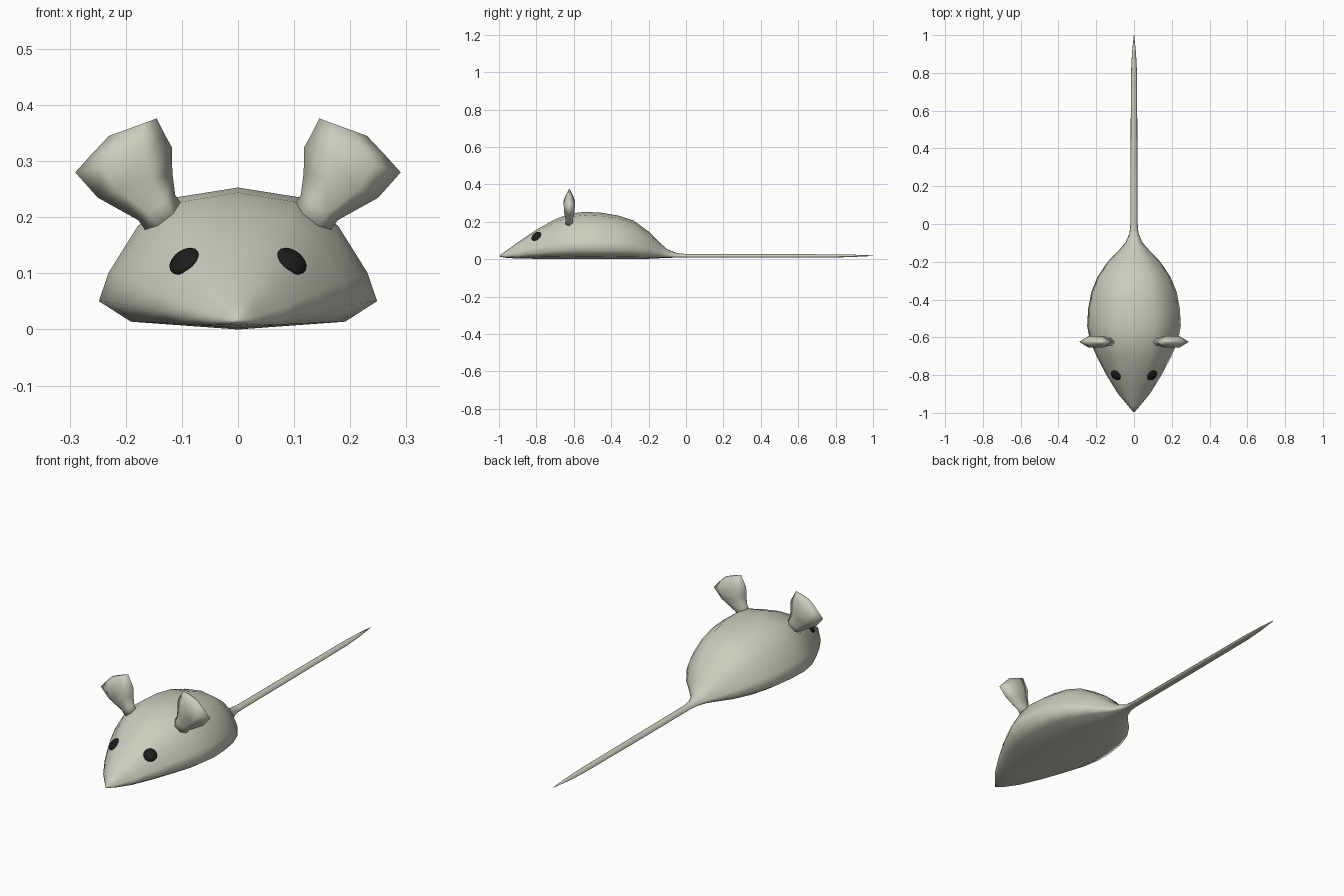
import bpy, bmesh
from mathutils import Vector

cube = bpy.data.objects.get("Cube")
if cube:
    bpy.data.objects.remove(cube, do_unlink=True)


def material(name, color):
    m = bpy.data.materials.new(name)
    m.use_nodes = True
    m.diffuse_color = color
    m.node_tree.nodes["Principled BSDF"].inputs["Base Color"].default_value = color
    return m


GREY = material("warm grey", (0.60, 0.60, 0.52, 1))
BLACK = material("eye black", (0.012, 0.012, 0.012, 1))


def finish(name, bm, mat):
    bmesh.ops.recalc_face_normals(bm, faces=bm.faces)
    for f in bm.faces:
        f.smooth = True
    me = bpy.data.meshes.new(name)
    bm.to_mesh(me)
    bm.free()
    me.materials.append(mat)
    ob = bpy.data.objects.new(name, me)
    bpy.context.collection.objects.link(ob)
    return ob


def loft(name, rings, mat):
    bm = bmesh.new()
    loops = [[bm.verts.new(p) for p in ring] for ring in rings]
    n = len(loops[0])
    for a, b in zip(loops, loops[1:]):
        for i in range(n):
            j = (i + 1) % n
            bm.faces.new((a[i], a[j], b[j], b[i]))
    bm.faces.new(loops[0])
    bm.faces.new(loops[-1])
    return finish(name, bm, mat)


# Cross-section: (share of half width, share of height), bottom to top
half = [(0, 0), (.77, .055), (1, .2), (.93, .4), (.72, .73), (.45, .93), (0, 1)]
section = half + [(-x, z) for x, z in half[-2:0:-1]]

# Body and tail stations: (y, half width, bottom z, top z)
stations = [(-.995, .004, .013, .022), (-.96, .034, .007, .046),
            (-.9, .084, .003, .09), (-.8, .146, .002, .157),
            (-.7, .198, .001, .213), (-.62, .233, 0, .244),
            (-.54, .248, 0, .253), (-.45, .243, 0, .248),
            (-.36, .226, 0, .233), (-.28, .193, 0, .206),
            (-.2, .139, .002, .148), (-.14, .081, .005, .088),
            (-.1, .046, .007, .053), (-.05, .024, .008, .033),
            (0, .019, .008, .028), (.4, .018, .008, .027),
            (.8, .016, .009, .026), (.9, .011, .012, .024),
            (1, .001, .017, .02)]
body = loft("body_and_tail",
            [[(x * w, y, lo + z * (hi - lo)) for x, z in section]
             for y, w, lo, hi in stations], GREY)

# Ear rings: inner (x, z), outer (x, z), half thickness
ear = [((.095, .215), (.16, .17), .02), ((.112, .24), (.178, .195), .019),
       ((.117, .28), (.25, .235), .028), ((.118, .325), (.29, .28), .03),
       ((.133, .352), (.262, .311), .02), ((.145, .376), (.23, .345), .006)]


def ear_ring(side, inner, outer, t):
    points = [(0, 0), (.28, 1), (.72, 1), (1, 0), (.72, -1), (.28, -1)]
    a, b = Vector(inner), Vector(outer)
    ring = []
    for f, s in points:
        p = a.lerp(b, f)
        ring.append((side * p.x, -.624 + s * t, p.y))
    return ring


for label, side in (("left", 1), ("right", -1)):
    loft(label + "_ear", [ear_ring(side, *r) for r in ear], GREY)

    # Flattened eye seated on the body surface
    hit, spot, normal, _ = body.closest_point_on_mesh(Vector((side * .1, -.805, .127)))
    bm = bmesh.new()
    bmesh.ops.create_uvsphere(bm, u_segments=16, v_segments=10, radius=.03)
    bmesh.ops.scale(bm, vec=(1, 1, .4), verts=bm.verts)
    turn = normal.to_track_quat('Z', 'Y').to_matrix().to_4x4()
    bmesh.ops.transform(bm, matrix=turn, verts=bm.verts)
    bmesh.ops.translate(bm, vec=spot, verts=bm.verts)
    finish(label + "_eye", bm, BLACK)
